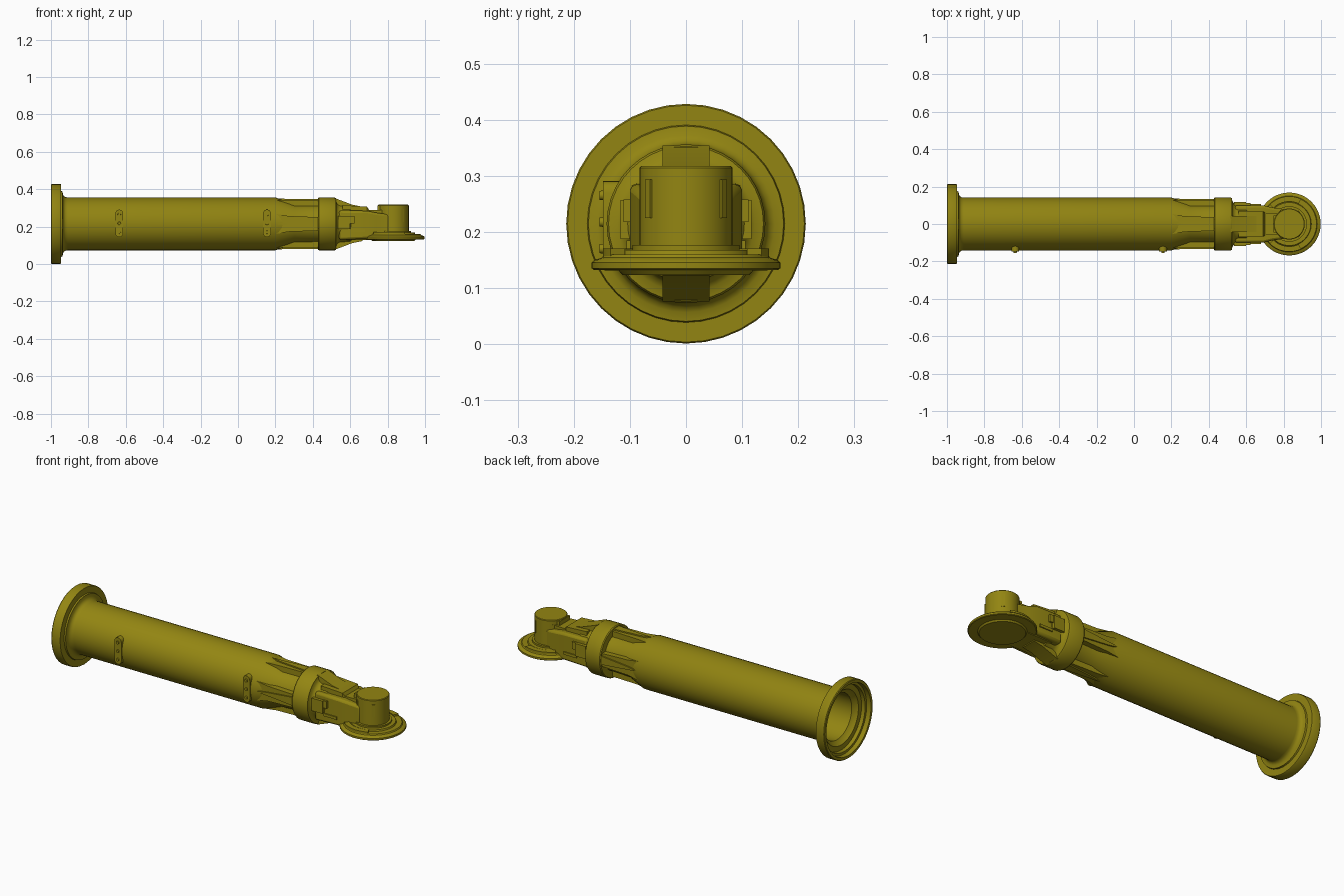
import bpy, bmesh, math
from mathutils import Matrix, Vector

if "Cube" in bpy.data.objects:
    bpy.data.objects.remove(bpy.data.objects["Cube"], do_unlink=True)

CZ = 0.2145       # height of the tube axis
HX = 0.83         # x of the vertical head axis

olive = bpy.data.materials.new("olive_paint")
olive.use_nodes = True
COL = (0.29, 0.235, 0.006, 1)
olive.diffuse_color = COL
olive.node_tree.nodes["Principled BSDF"].inputs["Base Color"].default_value = COL


def finish(name, bm):
    bmesh.ops.recalc_face_normals(bm, faces=bm.faces)
    me = bpy.data.meshes.new(name)
    bm.to_mesh(me)
    bm.free()
    me.materials.append(olive)
    ob = bpy.data.objects.new(name, me)
    bpy.context.collection.objects.link(ob)
    bpy.ops.object.select_all(action='DESELECT')
    ob.select_set(True)
    bpy.context.view_layer.objects.active = ob
    bpy.ops.object.shade_smooth_by_angle(angle=math.radians(32))
    return ob


def lathe(name, profile, axis='X', closed=False, seg=40):
    """Revolve (along, radius) points about the tube axis (X) or head axis (Z)."""
    bm = bmesh.new()
    rings = []
    for a, r in profile:
        ring = []
        for i in range(seg):
            t = 2 * math.pi * i / seg
            c, s = r * math.cos(t), r * math.sin(t)
            ring.append(bm.verts.new((a, c, CZ + s) if axis == 'X' else (HX + c, s, a)))
        rings.append(ring)
    pairs = list(zip(rings, rings[1:]))
    if closed:
        pairs.append((rings[-1], rings[0]))
    else:
        bm.faces.new(rings[0])
        bm.faces.new(rings[-1])
    for p, q in pairs:
        for i in range(seg):
            j = (i + 1) % seg
            bm.faces.new((p[i], p[j], q[j], q[i]))
    return finish(name, bm)


def loft(name, sections, turn=0):
    """Join rectangles (x, y0, y1, z0, z1), z from the axis, turned about the tube axis."""
    bm = bmesh.new()
    rings = [[bm.verts.new(p) for p in ((x, y0, z0), (x, y1, z0), (x, y1, z1), (x, y0, z1))]
             for x, y0, y1, z0, z1 in sections]
    for p, q in zip(rings, rings[1:]):
        for i in range(4):
            j = (i + 1) % 4
            bm.faces.new((p[i], p[j], q[j], q[i]))
    bm.faces.new(rings[0])
    bm.faces.new(rings[-1])
    bm.transform(Matrix.Translation((0, 0, CZ)) @ Matrix.Rotation(math.radians(turn), 4, 'X'))
    return finish(name, bm)


def box(name, x0, x1, y0, y1, z0, z1):
    return loft(name, [(x0, y0, y1, z0 - CZ, z1 - CZ), (x1, y0, y1, z0 - CZ, z1 - CZ)])


# Hollow main tube with its mounting flange, fillet and bore
lathe("main_tube", [
    (-1, 0.2105), (-0.996, 0.2135), (-0.95, 0.2135), (-0.946, 0.211), (-0.946, 0.176),
    (-0.938, 0.174), (-0.936, 0.158), (-0.931, 0.149), (-0.922, 0.143), (-0.91, 0.1415),
    (0.2, 0.1415), (0.3, 0.105), (0.43, 0.102), (0.43, 0.09), (0.2, 0.09), (0.19, 0.127),
    (-0.93, 0.127), (-0.94, 0.14), (-0.955, 0.15), (-0.955, 0.178), (-0.975, 0.18),
    (-0.975, 0.194), (-1, 0.196)], closed=True)

# Collar and rounded shoulder behind the head arm
lathe("collar", [(0.428, 0.09), (0.428, 0.138), (0.433, 0.1415), (0.517, 0.1415),
                 (0.523, 0.138), (0.526, 0.122), (0.534, 0.111), (0.548, 0.105),
                 (0.60, 0.104), (0.61, 0.095)])

# Four pointed fins and broad pads on the tapering neck
for i, side in enumerate(("top", "left", "bottom", "right")):
    loft(side + "_neck_pad", [(0.195, -0.055, 0.055, 0.07, 0.129),
                              (0.27, -0.042, 0.042, 0.07, 0.126),
                              (0.435, -0.036, 0.036, 0.07, 0.126)], i * 90)
    loft(side + "_neck_fin", [(0.215, -0.002, 0.002, 0.08, 0.137),
                              (0.27, -0.009, 0.009, 0.08, 0.133),
                              (0.435, -0.024, 0.024, 0.08, 0.133)], i * 90)

# Sloping wedges after the collar
for side, turn in (("top", 0), ("bottom", 180)):
    loft(side + "_wedge", [(0.515, -0.042, 0.042, 0.06, 0.139),
                           (0.61, -0.042, 0.042, 0.06, 0.103),
                           (0.665, -0.042, 0.042, 0.06, 0.092)], turn)

# Head arm: stepped block narrowing to the pivot drum
arm = loft("head_arm", [(0.54, -0.1, 0.1, -0.085, 0.072), (0.69, -0.1, 0.1, -0.08, 0.07),
                        (0.74, -0.088, 0.088, -0.07, 0.06), (0.81, -0.078, 0.078, -0.06, 0.05)])
bev = arm.modifiers.new("soft_edges", 'BEVEL')
bev.width = 0.012
bev.segments = 2
loft("arm_top_plate", [(0.56, -0.07, 0.07, 0.05, 0.1), (0.69, -0.068, 0.068, 0.05, 0.092),
                       (0.70, -0.06, 0.06, 0.05, 0.075), (0.8, -0.055, 0.055, 0.04, 0.075)])
box("drum_bridge", 0.745, 0.81, -0.045, 0.045, 0.2, 0.312)
box("arm_foot", 0.58, 0.76, -0.075, 0.075, 0.128, 0.17)

# Side clips on the arm
for side, s in (("left", 1), ("right", -1)):
    ya, yb = sorted((s * 0.09, s * 0.117))
    box(side + "_clip_bar", 0.535, 0.60, ya, yb, 0.187, 0.257)
    ya, yb = sorted((s * 0.09, s * 0.111))
    box(side + "_clip_block", 0.60, 0.622, ya, yb, 0.218, 0.258)
    box(side + "_clip_rail", 0.60, 0.68, *sorted((s * 0.09, s * 0.106)), 0.17, 0.185)

# Pivot drum with slots around it
lathe("pivot_drum", [(0.16, 0.083), (0.314, 0.083), (0.317, 0.080)], 'Z')
lathe("drum_base", [(0.16, 0.095), (0.177, 0.095)], 'Z')
for i, deg in enumerate((53, -53, 127, -127)):
    bm = bmesh.new()
    bmesh.ops.create_cube(bm, size=1)
    bm.transform(Matrix.Translation((HX, 0, 0.259)) @ Matrix.Rotation(math.radians(deg), 4, 'Z')
                 @ Matrix.Translation((0.082, 0, 0)) @ Matrix.Diagonal((0.008, 0.016, 0.068, 1)))
    finish("drum_key_%d" % (i + 1), bm)

# Round foot plate: lower pad, rounded rim and raised inner ring
lathe("foot_plate", [(0.123, 0.113), (0.131, 0.12), (0.132, 0.164), (0.135, 0.168),
                     (0.145, 0.168), (0.150, 0.163), (0.154, 0.150), (0.160, 0.146),
                     (0.160, 0.118), (0.168, 0.115), (0.168, 0.09)], 'Z', seg=48)

# Raised rim segments on the back half of the plate
bm = bmesh.new()
for a0, a1 in ((65, 135), (225, 295)):
    prev = None
    steps = 10
    for k in range(steps + 1):
        t = math.radians(a0 + (a1 - a0) * k / steps)
        d = Vector((math.cos(t), math.sin(t), 0))
        ring = [bm.verts.new(Vector((HX, 0, z)) + d * r)
                for r, z in ((0.12, 0.15), (0.148, 0.15), (0.148, 0.17), (0.12, 0.17))]
        if prev:
            for i in range(4):
                j = (i + 1) % 4
                bm.faces.new((prev[i], prev[j], ring[j], ring[i]))
        if k in (0, steps):
            bm.faces.new(ring)
        prev = ring
finish("rim_segments", bm)

# Bolted brackets with rounded ends on the front of the tube
for n, bx in (("rear", -0.635), ("forward", 0.155)):
    bm = bmesh.new()
    outline = []
    for end, start in ((0.27, 0), (0.165, 180)):
        for k in range(9):
            t = math.radians(start + 22.5 * k)
            outline.append((bx + 0.021 * math.cos(t), end + 0.021 * math.sin(t)))
    front = [bm.verts.new((x, -0.148, z)) for x, z in outline]
    back = [bm.verts.new((x, -0.115, z)) for x, z in outline]
    bm.faces.new(front)
    bm.faces.new(back)
    for i in range(len(front)):
        j = (i + 1) % len(front)
        bm.faces.new((front[i], front[j], back[j], back[i]))
    for z in (0.17, 0.2175, 0.265):
        bmesh.ops.create_cone(bm, cap_ends=True, segments=12, radius1=0.009, radius2=0.008, depth=0.01,
                              matrix=Matrix.Translation((bx, -0.149, z)) @ Matrix.Rotation(math.pi / 2, 4, 'X'))
    finish(n + "_bracket", bm)
